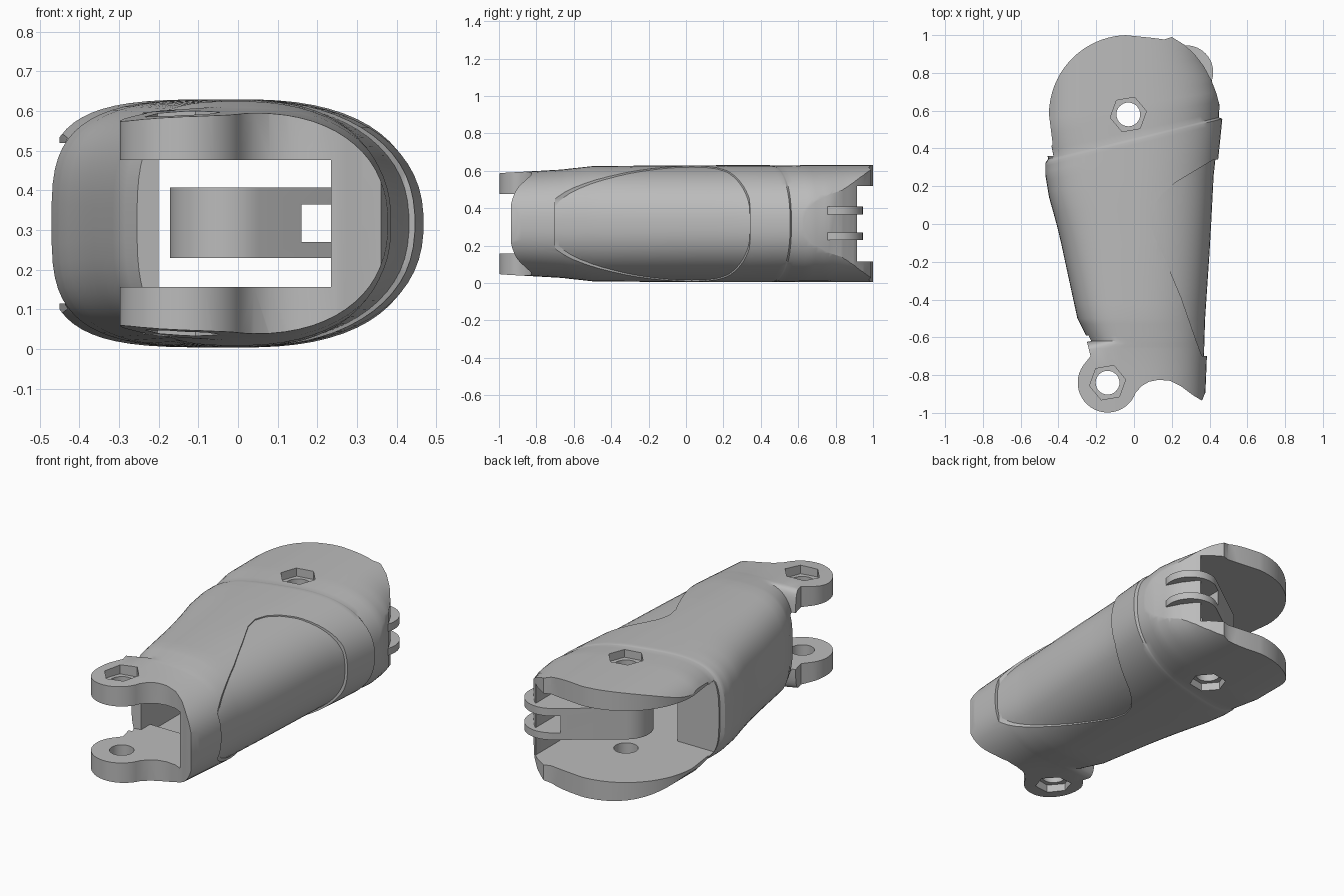
import bpy, bmesh, math
from math import cos, sin, pi

cube = bpy.data.objects.get("Cube")
if cube:
    bpy.data.objects.remove(cube, do_unlink=True)

grey = bpy.data.materials.new("plain grey")
grey.use_nodes = True
grey.diffuse_color = (0.5, 0.5, 0.5, 1)
grey.node_tree.nodes["Principled BSDF"].inputs["Base Color"].default_value = (0.5, 0.5, 0.5, 1)

MID = 0.317                 # mid height of the whole part
PIVOT = (-0.03, 0.58)       # rear hinge axis
KNUCKLE = (-0.14, -0.84)    # front hinge axis

# y, left width, right width, half height, left roundness, right roundness
STATIONS = [
    (-1.1, .5, .37, .265, 3, 2.4), (-.66, .5, .388, .29, 3, 2.4),
    (-.62, .24, .388, .295, 3, 2.4), (-.5, .3, .392, .308, 3, 2.3),
    (-.2, .365, .412, .311, 3, 2.3), (.2, .45, .437, .313, 3.3, 2.3),
    (.36, .47, .458, .313, 3.4, 2.3), (.44, .47, .468, .313, 3.4, 2.3),
    (.455, .455, .45, .31, 3.6, 2.4), (.6, .485, .455, .313, 3.8, 2.5),
    (.72, .485, .44, .313, 3.8, 2.5), (.85, .485, .4, .313, 3.8, 2.6),
    (1.1, .485, .36, .313, 3.8, 2.6)]


def add_object(name, bm):
    bmesh.ops.recalc_face_normals(bm, faces=bm.faces)
    mesh = bpy.data.meshes.new(name)
    bm.to_mesh(mesh)
    bm.free()
    obj = bpy.data.objects.new(name, mesh)
    bpy.context.collection.objects.link(obj)
    return obj


def prism(name, points, z0, z1):
    """Upright prism over a plan outline."""
    bm = bmesh.new()
    face = bm.faces.new([bm.verts.new((x, y, z0)) for x, y in points])
    top = bmesh.ops.extrude_face_region(bm, geom=[face])["geom"]
    moved = [v for v in top if isinstance(v, bmesh.types.BMVert)]
    bmesh.ops.translate(bm, verts=moved, vec=(0, 0, z1 - z0))
    return add_object(name, bm)


def arc(centre, radius, a0, a1, n):
    angles = [math.radians(a0 + (a1 - a0) * i / n) for i in range(n + 1)]
    return [(centre[0] + radius * cos(a), centre[1] + radius * sin(a)) for a in angles]


def disc(name, centre, radius, z0, z1, sides=32, turn=0):
    return prism(name, arc(centre, radius, turn, turn + 360, sides)[:-1], z0, z1)


def combine(target, other, operation):
    """Apply a boolean and throw the cutter away."""
    mod = target.modifiers.new("cut", "BOOLEAN")
    mod.operation, mod.object, mod.solver = operation, other, "EXACT"
    graph = bpy.context.evaluated_depsgraph_get()
    result = bpy.data.meshes.new_from_object(target.evaluated_get(graph))
    target.modifiers.clear()
    target.data = result
    bpy.data.objects.remove(other, do_unlink=True)


def power(v, n):
    return math.copysign(abs(v) ** (2 / n), v)


def loft(name, stations, inset=0.0, sides=64, steps=4):
    """Skin of rounded sections, slanted around the rear seam."""
    rows = []
    for a, b in zip(stations, stations[1:]):
        rows += [[p + (q - p) * i / steps for p, q in zip(a, b)] for i in range(steps)]
    rows.append(stations[-1])
    bm = bmesh.new()
    rings = []
    for y, left, right, half, nl, nr in rows:
        slant = 0.25 * max(0, 1 - abs(y - 0.44) / 0.5)
        ring = []
        for i in range(sides):
            t = 2 * pi * (i + 0.5) / sides
            w, n = (right - inset, nr) if cos(t) > 0 else (left - inset, nl)
            x = w * power(cos(t), n)
            z = MID + (half - inset * 0.4) * power(sin(t), n)
            ring.append(bm.verts.new((x, y + slant * x, z)))
        rings.append(ring)
    for r, s in zip(rings, rings[1:]):
        for i in range(sides):
            j = (i + 1) % sides
            bm.faces.new((r[i], r[j], s[j], s[i]))
    bm.faces.new(rings[0])
    bm.faces.new(rings[-1])
    return add_object(name, bm)


# Outer shell with a shallow recessed side panel
shell = loft("shell", STATIONS)
panel = [(.33, -.62), (.25, -.39), (.17, -.2), (.1, -.05), (.085, .03), (.105, .1),
         (.15, .16), (.22, .22), (.42, .34), (.6, .36), (.6, -.7), (.36, -.7)]
combine(shell, prism("panel_cutter", panel, -.1, .8), "DIFFERENCE")
core = [(-.74, .22, .385, .286, 3, 2.4)] + STATIONS[2:8]
combine(shell, loft("panel_core", core, 0.015), "UNION")

# Plan outline: rounded rear cheeks, front knuckle and scalloped front edge
outline = (arc(PIVOT, 0.42, 92, 180, 20)
           + [(-.43, .42), (-.5, .35), (-.5, .2), (-.34, -.5), (-.25, -.62), (-.23, -.7)]
           + arc(KNUCKLE, 0.158, 145, 340, 24)
           + [(.04, -.858), (.08, -.835), (.13, -.825), (.19, -.83), (.25, -.86),
              (.31, -.905), (.36, -.935), (.5, -.6), (.5, .6), (.455, .62), (.437, .69),
              (.41, .76), (.37, .835), (.32, .9), (.265, .95), (.2, .99),
              (.16, .977), (.1, .985)])
combine(shell, prism("outline_cutter", outline, -.2, .9), "INTERSECT")

# Hollow: front fork gap, then the taller inner space and the rear fork gap
front = [(-.6, -1.1), (.235, -1.1), (.235, -.4), (-.2, -.4), (-.2, -.58), (-.6, -.66)]
combine(shell, prism("front_cutter", front, .157, .477), "DIFFERENCE")
rear = [(-.6, .36), (-.2, .36), (-.2, -.5), (.235, -.5), (.235, .36), (.3, .5),
        (.3, .915), (.6, .915), (.6, 1.1), (-.6, 1.1)]
combine(shell, prism("rear_cutter", rear, .115, .52), "DIFFERENCE")

# Pin holes with hexagonal pockets on both faces
for centre, depth in ((PIVOT, 0.05), (KNUCKLE, 0.09)):
    combine(shell, disc("pin_cutter", centre, 0.063, -.2, .9), "DIFFERENCE")
    for z0, z1 in ((-.2, depth), (2 * MID - depth, .9)):
        combine(shell, disc("hex_cutter", centre, 0.097, z0, z1, 6, 10), "DIFFERENCE")

# Inner hinge tongue: barrel on the rear pin with two arms to the side wall
heading = math.degrees(math.atan2(0.16, 0.22))
far = arc(PIVOT, 0.38, heading, heading, 1)[0]
plan = (arc(PIVOT, 0.142, heading + 90, heading + 270, 24)
        + arc(far, 0.142, heading - 90, heading + 90, 24))
tongue = prism("hinge_tongue", plan, .23, .408)
slot = [(.16, .4), (.6, .4), (.6, 1.1), (.16, 1.1)]
combine(tongue, prism("slot_cutter", slot, .27, .365), "DIFFERENCE")
combine(tongue, disc("barrel_cutter", PIVOT, 0.063, 0, .7), "DIFFERENCE")
combine(tongue, disc("cord_cutter", (.2, .75), 0.04, 0, .7, 16), "DIFFERENCE")

# Colour and shading
for obj in (shell, tongue):
    obj.data.materials.clear()
    obj.data.materials.append(grey)
    for p in obj.data.polygons:
        p.material_index = 0
    bpy.ops.object.select_all(action="DESELECT")
    obj.select_set(True)
    bpy.context.view_layer.objects.active = obj
    bpy.ops.object.shade_smooth_by_angle(angle=math.radians(30))
